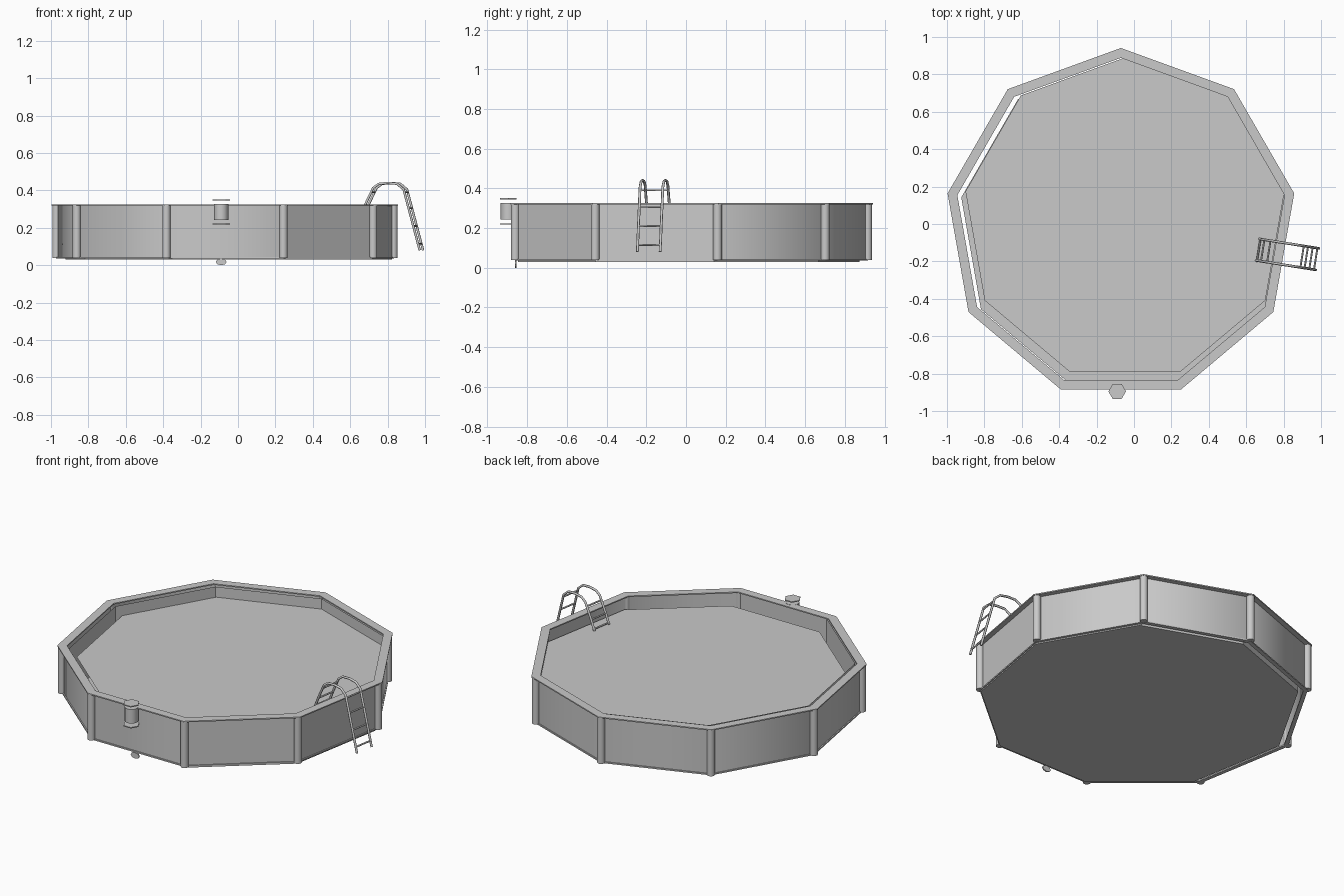
import bpy, math
from math import sin, cos, pi, radians
from mathutils import Vector, Matrix

cube = bpy.data.objects.get("Cube")
if cube:
    bpy.data.objects.remove(cube, do_unlink=True)

grey = bpy.data.materials.new("plain grey")
grey.use_nodes = True
colour = (0.588, 0.588, 0.588, 1)
grey.diffuse_color = colour
grey.node_tree.nodes["Principled BSDF"].inputs["Base Color"].default_value = colour

SIDES = 9
CENTRE = Vector((-0.07, 0.0))


def add_mesh(name, verts, faces, smooth=None):
    me = bpy.data.meshes.new(name)
    me.from_pydata(verts, [], faces)
    me.materials.append(grey)
    ob = bpy.data.objects.new(name, me)
    bpy.context.collection.objects.link(ob)
    if smooth:
        bpy.ops.object.select_all(action='DESELECT')
        ob.select_set(True)
        bpy.context.view_layer.objects.active = ob
        bpy.ops.object.shade_smooth_by_angle(angle=radians(smooth))
    return ob


def nonagon(radius, z, shift=(0, 0)):
    c = CENTRE + Vector(shift)
    angles = [pi / 2 + 2 * pi * i / SIDES for i in range(SIDES)]
    return [(c.x + radius * cos(a), c.y + radius * sin(a), z) for a in angles]


def ring(name, inner, outer, z0, z1, smooth=None):
    """Nine-sided band with a rectangular section."""
    verts = []
    for r, z in ((inner, z0), (outer, z0), (outer, z1), (inner, z1)):
        verts += nonagon(r, z)
    faces = []
    for k in range(4):
        a, b = k * SIDES, (k + 1) % 4 * SIDES
        for i in range(SIDES):
            j = (i + 1) % SIDES
            faces.append((a + i, a + j, b + j, b + i))
    return add_mesh(name, verts, faces, smooth)


def prism(name, centre, radius, height, sides, matrix=None, smooth=None):
    """Upright prism, optionally transformed about its centre."""
    m = Matrix.Translation(centre) @ (matrix or Matrix())
    verts = [m @ Vector((radius * cos(2 * pi * i / sides), radius * sin(2 * pi * i / sides), z))
             for z in (-height / 2, height / 2) for i in range(sides)]
    faces = [(i, (i + 1) % sides, sides + (i + 1) % sides, sides + i) for i in range(sides)]
    faces += [tuple(reversed(range(sides))), tuple(range(sides, 2 * sides))]
    return add_mesh(name, verts, faces, smooth)


# Outer wall, top rim and bottom rail
ring("outer_wall", 0.903, 0.91, 0.04, 0.32, smooth=45)
ring("top_rim", 0.888, 0.941, 0.319, 0.326)
ring("bottom_rail", 0.892, 0.917, 0.037, 0.045)

# Posts at the corners
for i, p in enumerate(nonagon(0.915, 0.18)):
    prism(f"post_{i + 1}", p, 0.022, 0.28, 12, smooth=40)

# Liner tub with floor, set slightly off centre
off = (0.02, -0.012)
tub = nonagon(0.887, 0.03, off) + nonagon(0.887, 0.318, off)
sides = [(i, (i + 1) % SIDES, SIDES + (i + 1) % SIDES, SIDES + i) for i in range(SIDES)]
add_mesh("liner", tub, sides + [tuple(reversed(range(SIDES)))])

# Water surface
add_mesh("water", nonagon(0.866, 0.255, (0.022, 0.024)), [tuple(range(SIDES))])

# Filter pump on the front wall and its outlet below
px, py = -0.09, -0.895
prism("pump_body", (px, py, 0.285), 0.038, 0.085, 12, smooth=40)
for name, z in (("pump_top_plate", 0.348), ("pump_bottom_plate", 0.22)):
    prism(name, (px, py, z), 0.047, 0.006, 6)
prism("drain_outlet", (px, -0.858, 0.018), 0.029, 0.008, 8,
      Matrix.Rotation(pi / 2, 4, 'X') @ Matrix.Diagonal((1, 0.62, 1, 1)))

# Ladder over the rim: u runs outward, v across
start = Vector((0.6625, -0.1375, 0))
u_dir = Vector((0.988, -0.156, 0))
v_dir = Vector((0.156, 0.988, 0))
PROFILE = [(0, 0.26), (0.03, 0.33), (0.07, 0.413), (0.10, 0.435), (0.15, 0.44),
           (0.20, 0.435), (0.235, 0.405), (0.322, 0.08)]


def ladder_point(u, v, z):
    return start + u_dir * u + v_dir * v + Vector((0, 0, z))


def tube(name, points, radius):
    cu = bpy.data.curves.new(name, 'CURVE')
    cu.dimensions = '3D'
    cu.bevel_depth = radius
    cu.bevel_resolution = 1
    cu.use_fill_caps = True
    sp = cu.splines.new('POLY')
    sp.points.add(len(points) - 1)
    for p, co in zip(sp.points, points):
        p.co = (*co, 1)
    cu.materials.append(grey)
    ob = bpy.data.objects.new(name, cu)
    bpy.context.collection.objects.link(ob)


def profile_u(z, segments):
    for (u0, z0), (u1, z1) in segments:
        if min(z0, z1) <= z <= max(z0, z1):
            return u0 + (u1 - u0) * (z - z0) / (z1 - z0)


for name, v in (("ladder_rail_back", 0.058), ("ladder_rail_front", -0.058)):
    tube(name, [ladder_point(u, v, z) for u, z in PROFILE], 0.007)

segments = list(zip(PROFILE, PROFILE[1:]))
rungs = [("outer", z, segments[6:]) for z in (0.115, 0.21, 0.305, 0.39)]
rungs += [("inner", z, segments[:2]) for z in (0.27, 0.32, 0.39)]
for i, (side, z, segs) in enumerate(rungs):
    u = profile_u(z, segs)
    tube(f"ladder_{side}_rung_{i + 1}", [ladder_point(u, v, z) for v in (-0.058, 0.058)], 0.005)
